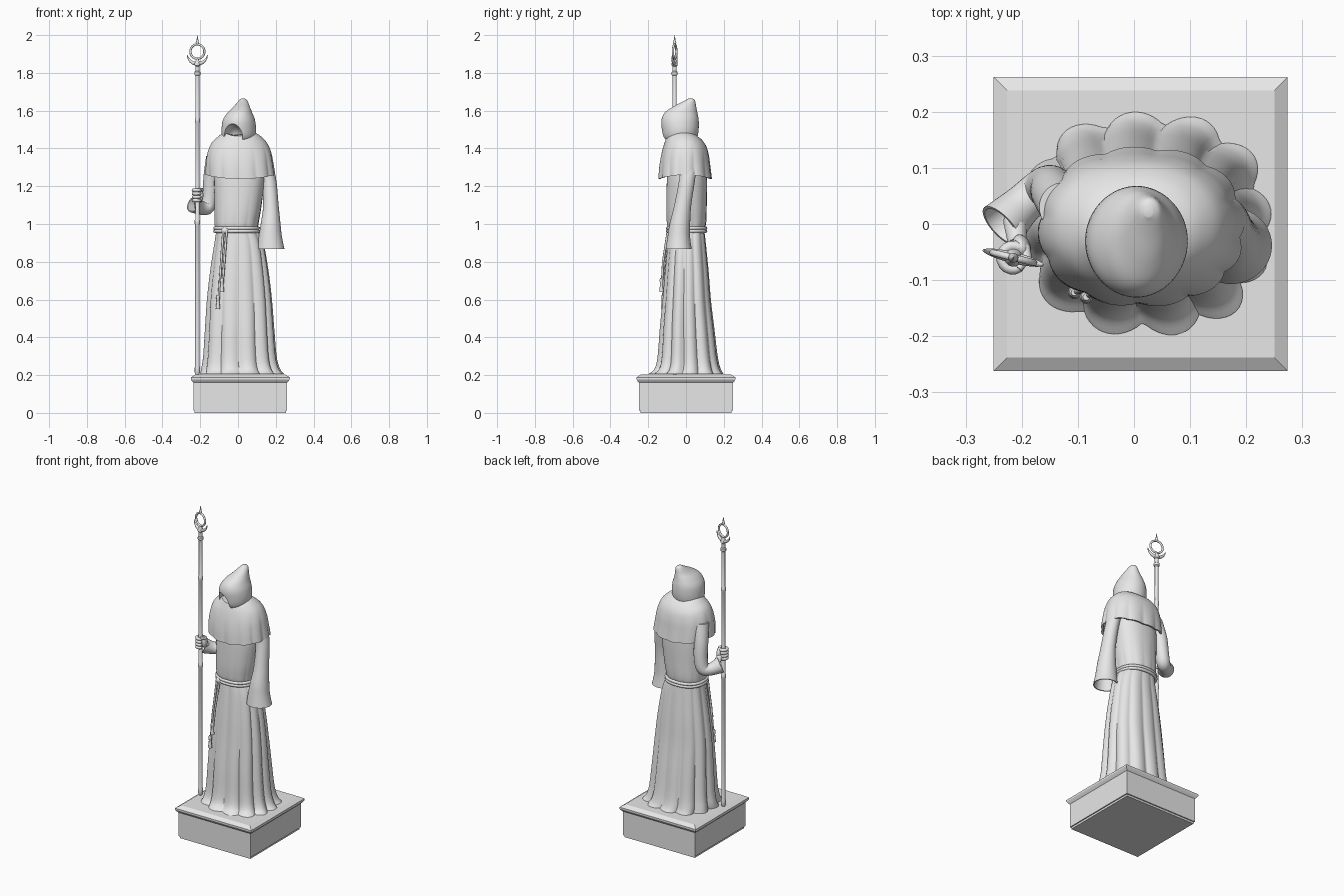
import bpy, bmesh, math
from mathutils import Vector

cube = bpy.data.objects.get("Cube")
if cube:
    bpy.data.objects.remove(cube, do_unlink=True)

stone = bpy.data.materials.new("pale_grey_stone")
stone.use_nodes = True
stone.diffuse_color = (0.8, 0.8, 0.8, 1)
stone.node_tree.nodes["Principled BSDF"].inputs["Base Color"].default_value = (0.8, 0.8, 0.8, 1)

STAFF = Vector((-0.215, -0.06, 0))
TAU = math.tau


def finish(ob, angle=40):
    """Give an object the stone material and smooth shading with sharp edges."""
    ob.data.materials.clear()
    ob.data.materials.append(stone)
    bpy.ops.object.select_all(action='DESELECT')
    ob.select_set(True)
    bpy.context.view_layer.objects.active = ob
    bpy.ops.object.shade_smooth_by_angle(angle=math.radians(angle))
    return ob


def skin(name, rings, angle=40):
    """Bridge equal rings of points into a closed surface."""
    bm = bmesh.new()
    loops = [[bm.verts.new(p) for p in ring] for ring in rings]
    n = len(loops[0])
    for low, high in zip(loops, loops[1:]):
        for i in range(n):
            j = (i + 1) % n
            bm.faces.new((low[i], low[j], high[j], high[i]))
    bm.faces.new(loops[0][::-1])
    bm.faces.new(loops[-1])
    bmesh.ops.recalc_face_normals(bm, faces=bm.faces)
    me = bpy.data.meshes.new(name)
    bm.to_mesh(me)
    bm.free()
    ob = bpy.data.objects.new(name, me)
    bpy.context.collection.objects.link(ob)
    return finish(ob, angle)


def smooth_rows(rows, k=5):
    """Catmull-Rom interpolation of rows of numbers."""
    out = []
    for i in range(len(rows) - 1):
        quad = [rows[max(i - 1, 0)], rows[i], rows[i + 1], rows[min(i + 2, len(rows) - 1)]]
        for s in range(k):
            t = s / k
            out.append([b + 0.5 * t * (c - a + t * (2 * a - 5 * b + 4 * c - d + t * (3 * (b - c) + d - a)))
                        for a, b, c, d in zip(*quad)])
    return out + [list(rows[-1])]


def oval(row, n, power=2.0, dip=0.0):
    """Ring from a row: z, left x, right x, front y, back y, fold depth."""
    z, x0, x1, y0, y1, fold = row
    pts = []
    for i in range(n):
        a = TAU * i / n
        c, s = math.cos(a), math.sin(a)
        r = (abs(c) ** power + abs(s) ** power) ** (-1 / power)
        phase = a - 0.1 - 0.13 * max(0, -s)
        r *= 1 - fold * (1 - abs(math.cos(6 * phase)) ** 0.8)
        pts.append(Vector(((x0 + x1) / 2 + (x1 - x0) / 2 * r * c,
                           (y0 + y1) / 2 + (y1 - y0) / 2 * r * s,
                           z + dip * c * c)))
    return pts


def cloth(name, rows, inner=(), n=144, power=2.0, dip=0.0, angle=50):
    rows = [list(r) for r in inner] + smooth_rows(rows)
    return skin(name, [oval(r, n, power, dip) for r in rows], angle)


def cord(name, pts, radii, cyclic=False):
    """Round bar along a smooth path."""
    cu = bpy.data.curves.new(name, 'CURVE')
    cu.dimensions = '3D'
    cu.bevel_depth = 1
    cu.bevel_resolution = 3
    cu.use_fill_caps = True
    sp = cu.splines.new('POLY')
    sp.points.add(len(pts) - 1)
    for p, co, r in zip(sp.points, pts, radii):
        p.co = (*co, 1)
        p.radius = r
    sp.use_cyclic_u = cyclic
    ob = bpy.data.objects.new(name, cu)
    bpy.context.collection.objects.link(ob)
    bpy.ops.object.select_all(action='DESELECT')
    ob.select_set(True)
    bpy.context.view_layer.objects.active = ob
    bpy.ops.object.convert(target='MESH')
    return finish(bpy.context.view_layer.objects.active, 50)


def ball(name, loc, size, rot=(0, 0, 0)):
    bpy.ops.mesh.primitive_uv_sphere_add(segments=24, ring_count=16, location=loc, rotation=rot)
    ob = bpy.context.object
    ob.name = name
    ob.scale = size
    return finish(ob)


# Square plinth with a moulded lip
plinth = [(0, .242), (.012, .242), (.013, .248), (.16, .248), (.168, .256),
          (.178, .262), (.188, .262), (.203, .238)]
skin("plinth", [[Vector((.012 + h * x, h * y, z)) for x, y in ((-1, -1), (1, -1), (1, 1), (-1, 1))]
                for z, h in plinth], 25)

# Robe: folded skirt and bloused torso
cloth("skirt", [(.206, -.2, .245, -.2, .2, .13), (.235, -.195, .222, -.168, .183, .12),
                (.3, -.185, .205, -.152, .168, .11), (.45, -.175, .192, -.14, .15, .1),
                (.6, -.165, .18, -.125, .132, .08), (.75, -.148, .162, -.112, .12, .07),
                (.9, -.125, .135, -.096, .105, .05), (.98, -.112, .1, -.085, .095, .03)], power=2.4)
cloth("torso", [(.96, -.11, .098, -.083, .093, .03), (.985, -.122, .106, -.098, .103, .03),
                (1.02, -.125, .112, -.103, .108, .02), (1.1, -.125, .125, -.105, .11, .01),
                (1.25, -.125, .14, -.1, .11, 0), (1.36, -.11, .125, -.085, .095, 0)], power=2.3)

# Shoulder cape, hollow underneath
cloth("cape", [(1.238, -.172, .198, -.148, .138, .05), (1.3, -.17, .188, -.143, .13, .035),
               (1.36, -.16, .175, -.133, .122, .015), (1.41, -.138, .152, -.12, .108, 0),
               (1.445, -.1, .118, -.108, .085, 0), (1.465, -.075, .085, -.1, .06, 0)],
      inner=[(1.34, -.14, .16, -.115, .105, .01), (1.24, -.16, .186, -.136, .126, .05)],
      power=2.2, dip=.022)

# Hood with an arched opening
hood = cloth("hood", [(1.435, -.07, .075, -.1, .05, 0), (1.46, -.084, .09, -.12, .06, 0),
                      (1.5, -.087, .096, -.128, .067, 0), (1.55, -.08, .09, -.13, .067, 0),
                      (1.59, -.055, .075, -.112, .06, 0), (1.62, -.024, .063, -.07, .054, 0),
                      (1.645, -.003, .053, -.022, .05, 0), (1.658, .008, .045, .002, .045, 0),
                      (1.664, .018, .034, .012, .035, 0)], n=64)
cutter = ball("hood_cutter", (-.03, -.125, 1.455), (.054, .1, .075), (0, 0, -.15))
cut = hood.modifiers.new("opening", 'BOOLEAN')
cut.object = cutter
cut.solver = 'EXACT'
bpy.context.view_layer.objects.active = hood
bpy.ops.object.modifier_apply(modifier=cut.name)
bpy.data.objects.remove(cutter, do_unlink=True)
finish(hood)

# Left sleeve, hanging and open at the cuff
cloth("left_sleeve", [(.868, .1, .246, -.107, .03, 0), (.93, .109, .233, -.098, .022, 0),
                      (1.0, .12, .225, -.087, .022, 0), (1.1, .133, .215, -.062, .028, 0),
                      (1.25, .125, .2, -.035, .05, 0), (1.36, .09, .165, -.04, .06, 0)],
      inner=[(1.02, .135, .21, -.07, .01, 0), (.868, .106, .24, -.101, .024, 0)], n=40)

# Right sleeve, bent forward at the elbow
path = smooth_rows([(-.125, .03, 1.36, .044), (-.142, .055, 1.25, .041), (-.148, .066, 1.15, .039),
                    (-.162, .062, 1.09, .038), (-.198, .035, 1.085, .036), (-.236, -.004, 1.105, .046)])
across = Vector((.68, -.73, 0))
rings = []
for i, (x, y, z, r) in enumerate(path):
    before, after = path[max(i - 1, 0)], path[min(i + 1, len(path) - 1)]
    t = (Vector(after[:3]) - Vector(before[:3])).normalized()
    up = t.cross(across).normalized()
    rings.append([Vector((x, y, z)) + r * (math.cos(TAU * k / 32) * across + math.sin(TAU * k / 32) * up)
                  for k in range(32)])
for ring, shrink in ((rings[-1], .88), (rings[-5], .75)):
    mid = sum(ring, Vector()) / len(ring)
    rings.append([mid + (p - mid) * shrink for p in ring])
skin("right_sleeve", rings, 50)

# Right forearm and hand gripping the staff
cord("right_forearm", [(-.205, .03, 1.09), (-.212, 0, 1.115), (-.208, -.035, 1.14)], (.025, .021, .017))
ball("right_palm", (-.2, -.042, 1.152), (.016, .024, .036), (0, 0, .3))
for f in range(4):
    arc = [STAFF + Vector((.021 * math.cos(a), .021 * math.sin(a), 1.125 + .018 * f))
           for a in (math.radians(60 + 22 * s) for s in range(13))]
    cord("right_finger", arc, [.0095] * 10 + [.009, .008, .006])
cord("right_thumb", [(-.195, -.04, 1.172), (-.19, -.062, 1.182), (-.205, -.08, 1.186)], (.01, .009, .006))

# Staff shaft with collars
shaft = [(.203, .009), (.215, .014), (.24, .014), (.25, .0115), (.995, .0115), (1.0, .014), (1.02, .014),
         (1.025, .011), (1.535, .011), (1.54, .0135), (1.56, .0135), (1.565, .0105), (1.785, .0105),
         (1.79, .016), (1.805, .016), (1.81, .011), (1.835, .011), (1.84, .016), (1.85, .016), (1.875, .005)]
skin("staff_shaft", [oval((z, STAFF.x - r, STAFF.x + r, STAFF.y - r, STAFF.y + r, 0), 20)
                     for z, r in shaft])

# Staff head: crescent, ring and spike
flat = Vector((math.cos(.24), -math.sin(.24), 0))


def head_arc(z, r, start, end, n):
    angles = [math.radians(start + (end - start) * i / n) for i in range(n + 1)]
    return [STAFF + flat * r * math.cos(a) + Vector((0, 0, z + r * math.sin(a))) for a in angles]


cord("staff_crescent", head_arc(1.904, .056, 190, 350, 24),
     [.0015 + .0085 * math.sin(math.pi * i / 24) for i in range(25)])
cord("staff_ring", head_arc(1.913, .038, 0, 360, 40)[:-1], [.006] * 40, True)
cord("staff_spike", [STAFF + Vector((0, 0, z)) for z in (1.948, 1.96, 1.968, 2)], (.006, .009, .006, .0005))

# Rope belt with two hanging cords and tassels
for z in (.962, .978):
    belt = oval((z, -.122, .108, -.097, .104, 0), 64, 2.3)
    cord("rope_belt", belt, [.009] * 64, True)
ball("belt_knot", (-.068, -.09, .965), (.02, .014, .018))
for top, x, y, z in ((-.06, -.085, -.13, .64), (-.078, -.106, -.122, .55)):
    start, end = Vector((top, -.096, .965)), Vector((x, y, z))
    cord("hanging_cord", [start, start.lerp(end, .5) + Vector((0, -.008, 0)), end], [.006] * 3)
    cord("tassel", [end + Vector((0, 0, h)) for h in (.075, .065, .05, .045, .03, 0)],
         (.006, .01, .009, .007, .009, .012))
